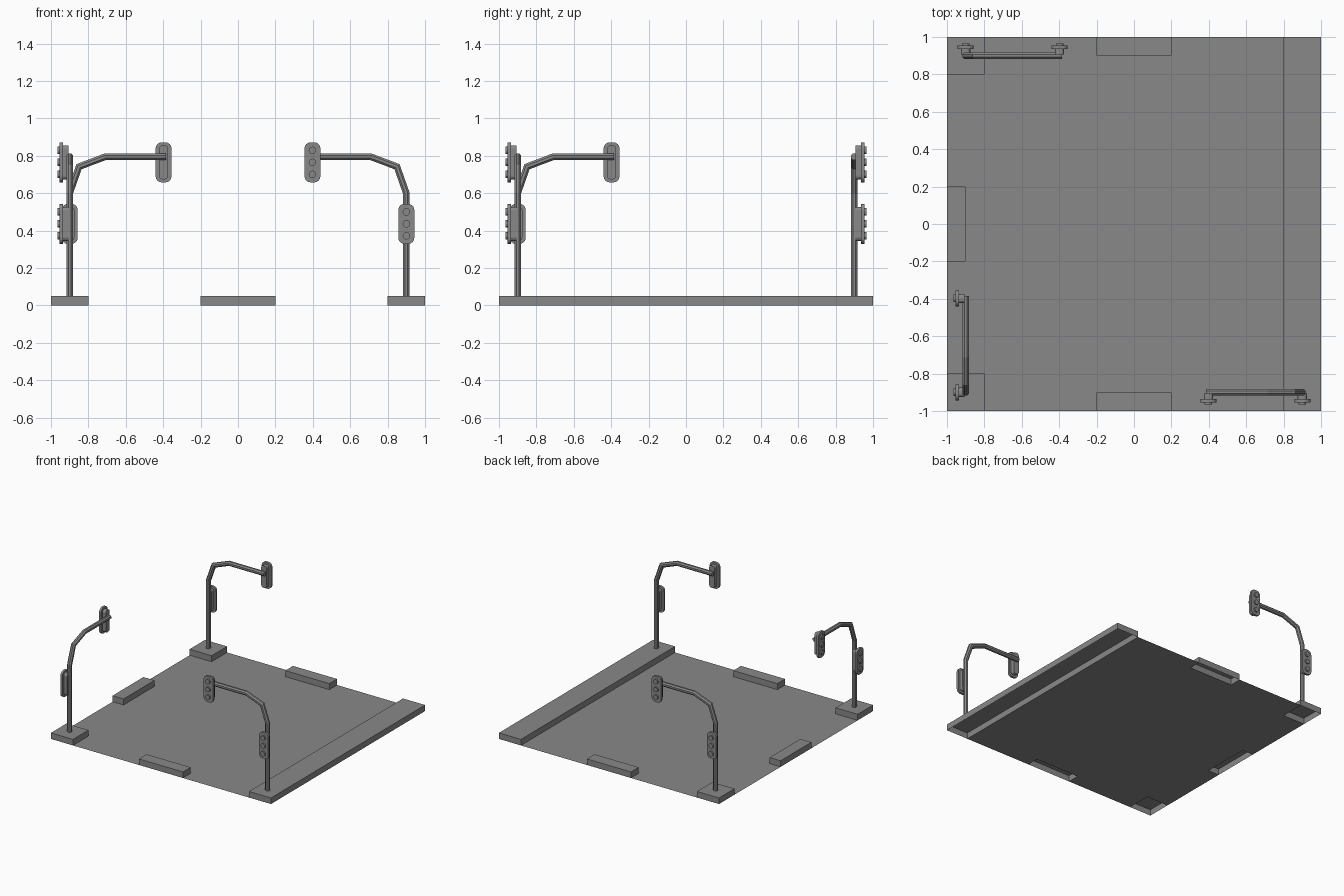
import bpy, bmesh
from math import pi, cos, sin
from mathutils import Matrix, Vector

if "Cube" in bpy.data.objects:
    bpy.data.objects.remove(bpy.data.objects["Cube"])

grey = bpy.data.materials.new("plain_grey")
grey.use_nodes = True
colour = (0.25, 0.25, 0.25, 1)
grey.diffuse_color = colour
grey.node_tree.nodes["Principled BSDF"].inputs["Base Color"].default_value = colour

KERB = 0.05


def finish(name, bm, turn=0):
    """Turn the part about the world centre and add it to the scene."""
    bm.transform(Matrix.Rotation(turn, 4, 'Z'))
    mesh = bpy.data.meshes.new(name)
    bm.to_mesh(mesh)
    bm.free()
    mesh.materials.append(grey)
    obj = bpy.data.objects.new(name, mesh)
    bpy.context.collection.objects.link(obj)
    return obj


def bridge(bm, a, b):
    n = len(a)
    for i in range(n):
        bm.faces.new((a[i], a[(i + 1) % n], b[(i + 1) % n], b[i]))


# Raised kerbs: name and extent (x0, x1, y0, y1)
kerbs = {
    "pavement_strip": (0.8, 1, -1, 1),
    "front_corner_kerb": (-1, -0.8, -1, -0.8),
    "back_corner_kerb": (-1, -0.8, 0.8, 1),
    "front_island": (-0.2, 0.2, -1, -0.9),
    "back_island": (-0.2, 0.2, 0.9, 1),
    "right_island": (-1, -0.9, -0.2, 0.2),
}
for name, (x0, x1, y0, y1) in kerbs.items():
    bm = bmesh.new()
    corners = [(x0, y0), (x1, y0), (x1, y1), (x0, y1)]
    low = [bm.verts.new((x, y, 0)) for x, y in corners]
    high = [bm.verts.new((x, y, KERB)) for x, y in corners]
    bridge(bm, low, high)
    bm.faces.new(high)
    finish(name, bm)

# Road: flat sheet with openings under the kerbs
xs = sorted({v for k in kerbs.values() for v in k[:2]})
ys = sorted({v for k in kerbs.values() for v in k[2:]})
bm = bmesh.new()
grid = [[bm.verts.new((x, y, 0)) for y in ys] for x in xs]
for i in range(len(xs) - 1):
    for j in range(len(ys) - 1):
        cx, cy = (xs[i] + xs[i + 1]) / 2, (ys[j] + ys[j + 1]) / 2
        if not any(a < cx < b and c < cy < d for a, b, c, d in kerbs.values()):
            bm.faces.new((grid[i][j], grid[i + 1][j], grid[i + 1][j + 1], grid[i][j + 1]))
bmesh.ops.delete(bm, geom=[v for v in bm.verts if not v.link_faces], context='VERTS')
finish("road", bm)


def pole(name, turn):
    """Eight-sided bent tube with mitred joints."""
    path = [Vector((x, -0.9, z)) for x, z in
            ((0.9, KERB), (0.9, 0.6), (0.85, 0.742), (0.71, 0.795), (0.385, 0.795))]
    bm = bmesh.new()
    rings = []
    side = Vector((0, 1, 0))
    for i, p in enumerate(path):
        before = (p - path[max(i - 1, 0)]).normalized()
        after = (path[min(i + 1, len(path) - 1)] - p).normalized()
        tangent = (before + after).normalized()
        normal = side.cross(tangent)
        stretch = 1 / tangent.dot(after if after.length else before)
        angles = [(k + 0.5) * pi / 4 for k in range(8)]
        rings.append([bm.verts.new(p + 0.019 * (side * cos(a) + normal * sin(a) * stretch))
                      for a in angles])
    for a, b in zip(rings, rings[1:]):
        bridge(bm, a, b)
    bm.faces.new(rings[0])
    bm.faces.new(rings[-1])
    bmesh.ops.recalc_face_normals(bm, faces=bm.faces)
    finish(name, bm, turn)


def rounded_slab(bm, x, z, width, height, radius, front, back):
    """Rounded rectangle facing the front, between two depths."""
    outline = []
    for q, (sx, sz) in enumerate(((1, 1), (-1, 1), (-1, -1), (1, -1))):
        for k in range(5):
            a = (q + k / 4) * pi / 2
            outline.append((x + sx * (width / 2 - radius) + radius * cos(a),
                            z + sz * (height / 2 - radius) + radius * sin(a)))
    rings = [[bm.verts.new((u, y, v)) for u, v in outline] for y in (front, back)]
    bridge(bm, *rings)
    for ring in rings:
        bm.faces.new(ring)


def signal_head(name, x, z, turn):
    bm = bmesh.new()
    rounded_slab(bm, x, z, 0.085, 0.214, 0.032, -0.954, -0.936)   # rim plate
    rounded_slab(bm, x, z, 0.05, 0.182, 0.02, -0.936, -0.905)     # housing
    for dz in (-0.064, 0, 0.064):                                 # lamps
        bmesh.ops.create_cone(
            bm, cap_ends=True, segments=12, radius1=0.02, radius2=0.02, depth=0.014,
            matrix=Matrix.Translation((x, -0.958, z + dz)) @ Matrix.Rotation(pi / 2, 4, 'X'))
    bmesh.ops.recalc_face_normals(bm, faces=bm.faces)
    finish(name, bm, turn)


# Three signals, each a quarter turn from the last
for i, place in enumerate(("front_left", "front_right", "back_right")):
    turn = -i * pi / 2
    pole(place + "_pole", turn)
    signal_head(place + "_upper_signal", 0.398, 0.765, turn)
    signal_head(place + "_lower_signal", 0.9, 0.436, turn)
